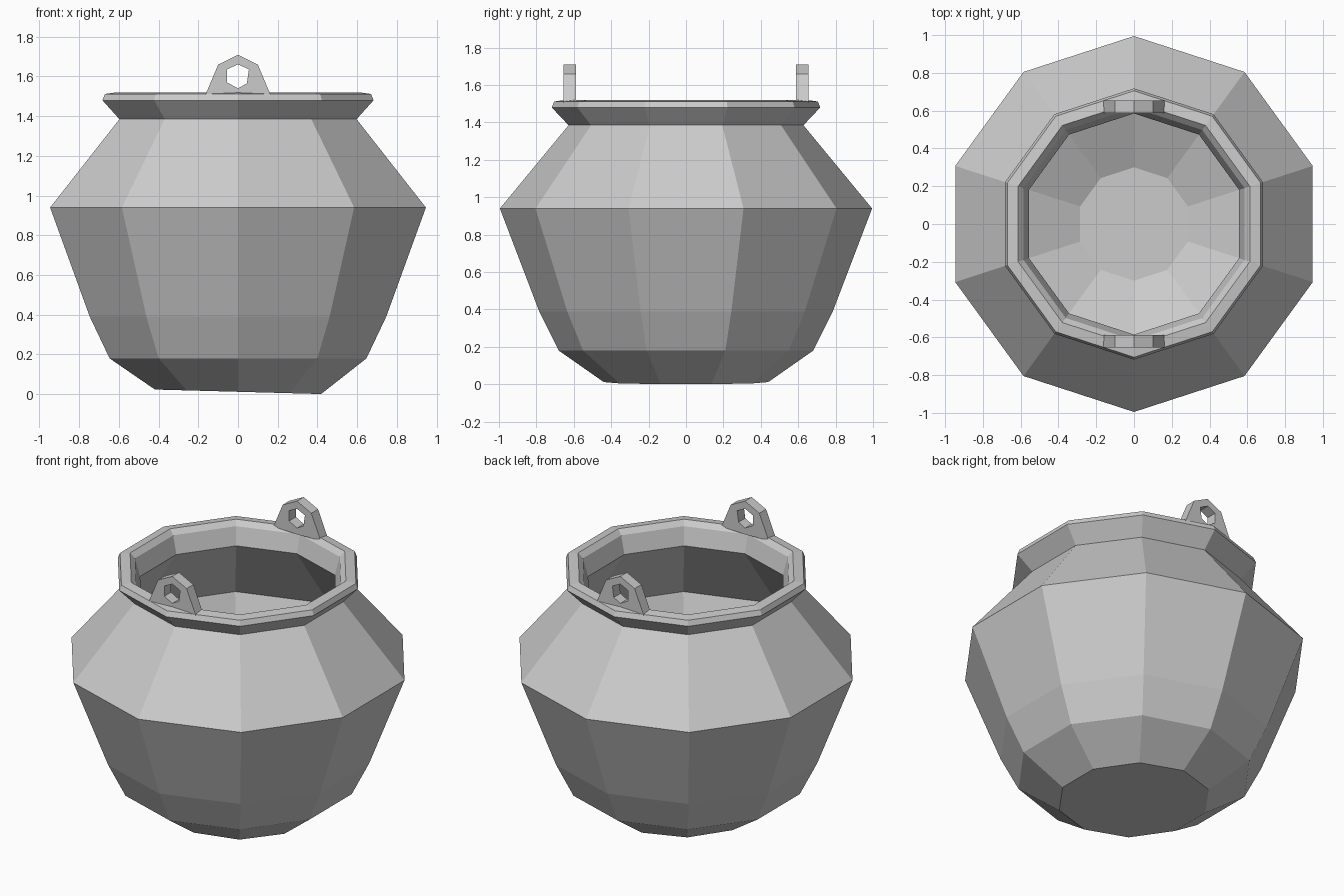
import bpy, bmesh, math

cube = bpy.data.objects.get("Cube")
if cube:
    bpy.data.objects.remove(cube, do_unlink=True)

SIDES = 10

# One plain grey for everything
grey = bpy.data.materials.new("iron_grey")
grey.use_nodes = True
colour = (0.6, 0.6, 0.6, 1)
grey.diffuse_color = colour
bsdf = grey.node_tree.nodes["Principled BSDF"]
bsdf.inputs["Base Color"].default_value = colour
bsdf.inputs["Roughness"].default_value = 0.8


def finish(bm, name):
    bmesh.ops.recalc_face_normals(bm, faces=bm.faces)
    mesh = bpy.data.meshes.new(name)
    bm.to_mesh(mesh)
    bm.free()
    mesh.materials.append(grey)
    obj = bpy.data.objects.new(name, mesh)
    bpy.context.collection.objects.link(obj)
    return obj


def bridge(bm, a, b):
    n = len(a)
    for i in range(n):
        j = (i + 1) % n
        bm.faces.new((a[i], a[j], b[j], b[i]))


def make_pot():
    # Profile from the outer base, up over the rim, down to the inner floor
    profile = [
        (0.44, 0.012), (0.68, 0.18), (0.785, 0.39), (0.995, 0.94),
        (0.628, 1.385), (0.718, 1.48), (0.705, 1.512), (0.645, 1.52),
        (0.615, 1.49), (0.585, 1.38), (0.91, 0.94), (0.70, 0.42),
        (0.60, 0.23), (0.30, 0.10),
    ]
    bm = bmesh.new()
    rings = []
    for r, z in profile:
        ring = []
        for i in range(SIDES):
            a = math.pi / 2 + i * math.tau / SIDES
            x, y = r * math.cos(a), r * math.sin(a)
            # slightly uneven foot
            tilt = 0.027 * x if z < 0.05 else 0
            ring.append(bm.verts.new((x, y, z - tilt)))
        rings.append(ring)
    for a, b in zip(rings, rings[1:]):
        bridge(bm, a, b)
    bm.faces.new(rings[0])
    bm.faces.new(rings[-1])
    return finish(bm, "pot_body")


def make_lug(name, side):
    # Pierced lug standing on the rim
    outer = [(-0.165, 1.505), (-0.10, 1.66), (0, 1.71),
             (0.10, 1.66), (0.165, 1.505), (0, 1.50)]
    hole = [(-0.055, 1.57), (-0.055, 1.635), (0, 1.662),
            (0.055, 1.635), (0.045, 1.565), (0, 1.54)]
    bm = bmesh.new()

    def ring(points, y):
        return [bm.verts.new((x, side * y, z)) for x, z in points]

    near, far = 0.588, 0.655
    loops = [ring(outer, near), ring(outer, far), ring(hole, far), ring(hole, near)]
    for i in range(4):
        bridge(bm, loops[i], loops[(i + 1) % 4])
    return finish(bm, name)


make_pot()
make_lug("front_lug", -1)
make_lug("back_lug", 1)
